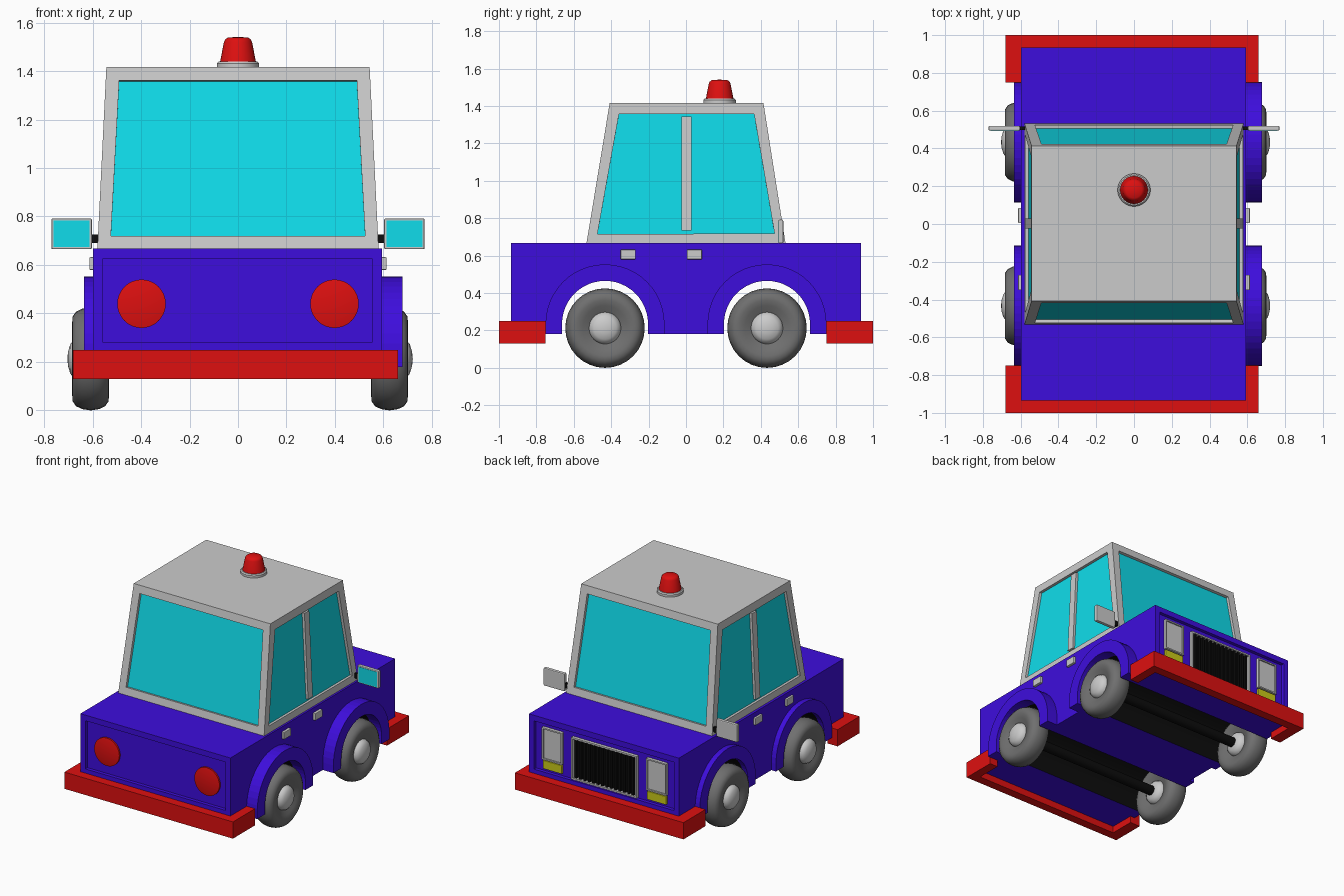
import bpy, bmesh
from math import sin, cos, pi, radians
from mathutils import Matrix, Vector

if "Cube" in bpy.data.objects:
    bpy.data.objects.remove(bpy.data.objects["Cube"])


def mat(name, r, g, b):
    m = bpy.data.materials.new(name)
    m.diffuse_color = (r, g, b, 1)
    m.use_nodes = True
    m.node_tree.nodes["Principled BSDF"].inputs["Base Color"].default_value = m.diffuse_color
    return m


BLUE = mat("blue_paint", 0.048, 0.004, 0.72)
RED = mat("red", 0.73, 0.005, 0.005)
CYAN = mat("glass", 0.005, 0.72, 0.83)
YELLOW = mat("yellow", 0.6, 0.6, 0.01)
BLACK = mat("black", 0.004, 0.004, 0.004)
RUBBER = mat("rubber", 0.16, 0.16, 0.16)


def finish(name, bm, *mats, smooth=False, bevel=0):
    bmesh.ops.recalc_face_normals(bm, faces=bm.faces)
    me = bpy.data.meshes.new(name)
    bm.to_mesh(me)
    bm.free()
    ob = bpy.data.objects.new(name, me)
    bpy.context.collection.objects.link(ob)
    for m in mats:
        if m:
            me.materials.append(m)
    if bevel:
        mod = ob.modifiers.new("bevel", 'BEVEL')
        mod.width, mod.segments = bevel, 2
    if smooth:
        bpy.ops.object.select_all(action='DESELECT')
        ob.select_set(True)
        bpy.context.view_layer.objects.active = ob
        bpy.ops.object.shade_smooth_by_angle(angle=radians(40))
    return ob


def bridge(bm, a, b):
    for i in range(len(a)):
        j = (i + 1) % len(a)
        bm.faces.new((a[i], a[j], b[j], b[i]))


def prism_bm(pts, axis, lo, hi):
    """Extrude a profile: axis 'x' takes (y, z) points, axis 'z' takes (x, y)."""
    bm = bmesh.new()
    put = (lambda p, h: (h, *p)) if axis == 'x' else (lambda p, h: (*p, h))
    a, b = ([bm.verts.new(put(p, h)) for p in pts] for h in (lo, hi))
    bm.faces.new(a)
    bm.faces.new(b)
    bridge(bm, a, b)
    bmesh.ops.recalc_face_normals(bm, faces=bm.faces)
    return bm


def frustum_bm(bot, top, z0, z1):
    """Box with separate bottom and top rectangles (x0, x1, y0, y1)."""
    bm = bmesh.new()
    a, b = ([bm.verts.new(c) for c in ((r[0], r[2], z), (r[1], r[2], z), (r[1], r[3], z), (r[0], r[3], z))]
            for r, z in ((bot, z0), (top, z1)))
    bm.faces.new(a)
    bm.faces.new(b)
    bridge(bm, a, b)
    bmesh.ops.recalc_face_normals(bm, faces=bm.faces)
    return bm


def box(name, x0, x1, y0, y1, z0, z1, m=None, bevel=0):
    r = (x0, x1, y0, y1)
    return finish(name, frustum_bm(r, r, z0, z1), m, bevel=bevel)


def framed_box(name, x0, x1, y0, y1, z0, z1, rim, depth):
    """Box whose +y face is a raised frame round a sunken panel."""
    r = (x0, x1, y0, y1)
    bm = frustum_bm(r, r, z0, z1)
    f = [f for f in bm.faces if f.normal.y > 0.9]
    bmesh.ops.inset_individual(bm, faces=f, thickness=rim)
    bmesh.ops.inset_individual(bm, faces=f, thickness=0, depth=-depth)
    return finish(name, bm)


def lathe(name, prof, matrix, m=None, n=32):
    """Spin (radius, height) points about z, then place with the matrix."""
    bm = bmesh.new()
    rings = [[bm.verts.new((r * cos(2 * pi * i / n), r * sin(2 * pi * i / n), h)) for i in range(n)]
             for r, h in prof]
    for a, b in zip(rings, rings[1:]):
        bridge(bm, a, b)
    bmesh.ops.remove_doubles(bm, verts=bm.verts, dist=1e-5)
    bmesh.ops.transform(bm, matrix=matrix, verts=bm.verts)
    return finish(name, bm, m, smooth=True)


def arc(cy, r, flip=False):
    """Wheel-arch points from -y to +y, with straight legs down to the sill."""
    p = [(cy - r, SILL)] + [(cy - r * cos(pi * i / 24), ARCH_Z + r * sin(pi * i / 24)) for i in range(25)]
    p.append((cy + r, SILL))
    return p[::-1] if flip else p


SILL, ARCH_Z, AXLE_Y, WHEEL_Z = 0.18, 0.235, 0.433, 0.2125
X0, X1, END = -0.598, 0.594, 0.935

# Body: side profile with two wheel arches, black inside the arches
profile = [(-END, SILL)] + arc(-AXLE_Y, 0.23) + arc(AXLE_Y, 0.23) + [(END, SILL), (END, 0.667), (-END, 0.667)]
bm = prism_bm(profile, 'x', X0, X1)
for f in bm.faces:
    c = f.calc_center_median()
    if abs(f.normal.x) < 0.1 and min((Vector((c.y - s * AXLE_Y, c.z - ARCH_Z))).length for s in (-1, 1)) < 0.24:
        f.material_index = 1
# Sunken end panels
ends = [f for f in bm.faces if abs(f.normal.y) > 0.99 and abs(f.calc_center_median().y) > 0.9]
bmesh.ops.inset_individual(bm, faces=ends, thickness=0.057)
for f in ends:
    for v in f.verts:
        if v.co.z < 0.4:
            v.co.z = 0.28
bmesh.ops.inset_individual(bm, faces=ends, thickness=0, depth=-0.025)
finish("body", bm, BLUE, BLACK)
PANEL = END - 0.025

# Cabin frame with window openings, glass and middle pillar
bm = frustum_bm((-0.58, 0.58, -0.532, 0.532), (-0.543, 0.543, -0.408, 0.414), 0.667, 1.416)
sides = [f for f in bm.faces if abs(f.normal.z) < 0.5]
bmesh.ops.inset_individual(bm, faces=sides, thickness=0.077)
bmesh.ops.inset_individual(bm, faces=sides, thickness=0, depth=-0.02)
bmesh.ops.delete(bm, geom=sides, context='FACES')
finish("cabin_frame", bm)
finish("windows", frustum_bm((-0.56, 0.56, -0.511, 0.511), (-0.523, 0.523, -0.388, 0.394), 0.68, 1.405), CYAN)
finish("door_pillar", frustum_bm((-0.574, 0.574, -0.024, 0.03), (-0.545, 0.545, -0.024, 0.03), 0.735, 1.345))

# Roof beacon
roof = Matrix.Translation((0, 0.18, 1.412))
lathe("beacon_base", [(0, 0), (0.087, 0), (0.087, 0.02), (0.08, 0.027), (0, 0.027)], roof)
lathe("beacon_light", [(0, 0.02), (0.075, 0.02), (0.058, 0.108), (0.053, 0.118), (0.042, 0.126), (0, 0.129)],
      roof, RED)

# Bumpers wrapping round both ends
for s, n in ((-1, "rear"), (1, "grille")):
    u = [(-0.68, 0.75), (-0.68, 1), (0.66, 1), (0.66, 0.75), (X1, 0.75), (X1, END), (X0, END), (X0, 0.75)]
    finish(n + "_bumper", prism_bm([(x, s * y) for x, y in u], 'z', 0.13, 0.25), RED)

# Wheels, axles and arch flares
half = [(0.085, 0.05), (0.12, 0.066), (0.15, 0.076), (0.175, 0.074), (0.195, 0.06), (0.207, 0.035)]
tyre = half + [(0.2125, 0)] + [(r, -h) for r, h in half[::-1]]
cap = [(0, 0.096), (0.03, 0.093), (0.06, 0.084), (0.078, 0.07), (0.087, 0.045)]
hub = cap + [(r, -h) for r, h in cap[::-1]]
turn_x = Matrix.Rotation(pi / 2, 4, 'Y')
for y in (-AXLE_Y, AXLE_Y):
    lathe("axle", [(0, -0.56), (0.035, -0.56), (0.035, 0.57), (0, 0.57)],
          Matrix.Translation((0, y, WHEEL_Z)) @ turn_x, BLACK, 16)
    for x in (-0.608, 0.625):
        place = Matrix.Translation((x, y, WHEEL_Z)) @ turn_x
        lathe("tyre", tyre, place, RUBBER)
        lathe("wheel_hub", hub, place)
    for lo, hi in ((-0.635, X0), (X1, 0.678)):
        finish("arch_flare", prism_bm(arc(y, 0.318) + arc(y, 0.23, True), 'x', lo, hi), BLUE)

# Mirrors and door handles on both sides
for s in (-1, 1):
    def pair(name, a, b, *rest, **kw):
        box(name, min(s * a, s * b), max(s * a, s * b), *rest, **kw)
    pair("mirror_shell", 0.603, 0.77, 0.494, 0.52, 0.665, 0.792, bevel=0.006)
    pair("mirror_glass", 0.612, 0.761, 0.492, 0.5, 0.674, 0.783, m=CYAN)
    pair("mirror_arm", 0.56, 0.61, 0.497, 0.517, 0.69, 0.725, m=BLACK)
    for y in (-0.31, 0.045):
        pair("door_handle", 0.58, 0.613, y - 0.04, y + 0.04, 0.58, 0.632, bevel=0.004)

    # Round tail lights
    lathe("tail_light", [(0, -0.01), (0.1, -0.01), (0.1, 0.012), (0.07, 0.018), (0, 0.022)],
          Matrix.Translation((s * 0.398, -PANEL, 0.44)) @ Matrix.Rotation(pi / 2, 4, 'X'), RED)

    # Headlights and indicators
    a, b = sorted((s * 0.335, s * 0.495))
    framed_box("headlight", a, b, PANEL - 0.01, PANEL + 0.022, 0.365, 0.595, 0.014, 0.01)
    box("indicator", a + 0.004, b - 0.004, PANEL - 0.01, PANEL + 0.018, 0.298, 0.358, YELLOW, bevel=0.004)

# Grille: frame, black backing and upright bars
framed_box("grille_frame", -0.26, 0.26, PANEL - 0.01, PANEL + 0.022, 0.285, 0.587, 0.016, 0.02)
box("grille_backing", -0.243, 0.243, PANEL, PANEL + 0.005, 0.302, 0.57, BLACK)
for i in range(14):
    x = -0.227 + i * 0.454 / 13
    box("grille_bar", x - 0.008, x + 0.008, PANEL, PANEL + 0.019, 0.3, 0.572, BLACK)
